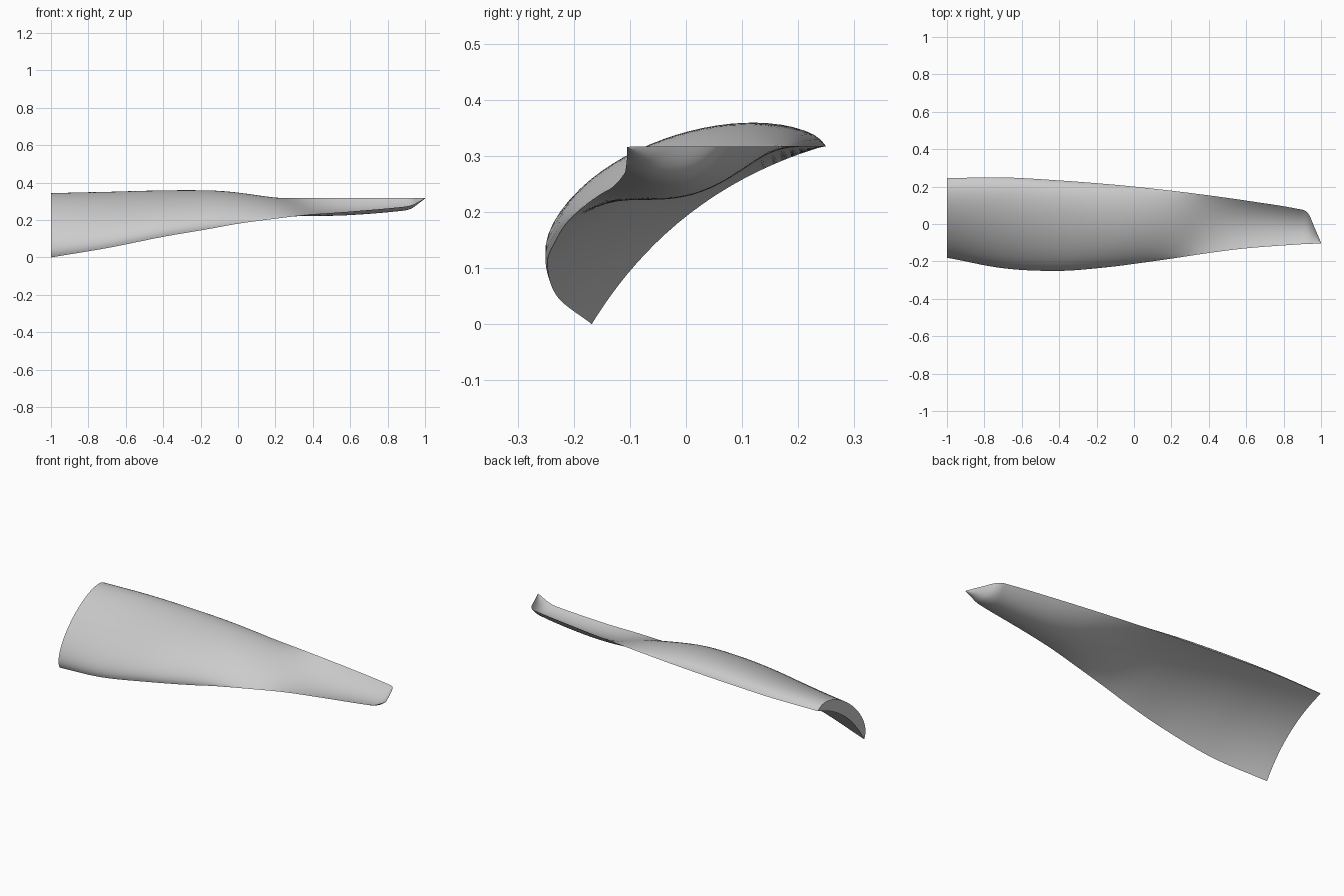
import bpy
import bmesh
from math import radians

cube = bpy.data.objects.get("Cube")
if cube:
    bpy.data.objects.remove(cube, do_unlink=True)

EDGE_Z = 0.317   # height of the level back edge
SPAN, CHORD = 96, 28

# Stations: x, front y, front z, back y, upper bulge, lower bulge, roundness
stations = [
    (-1, -.168, 0, .245, .12, .05, .5),
    (-.7, -.23, .05, .249, .115, .05, .5),
    (-.4, -.247, .11, .233, .11, .045, .5),
    (-.15, -.23, .153, .214, .1, .035, .55),
    (0, -.213, .18, .2, .08, .02, .65),
    (.2, -.185, .207, .178, .035, -.012, .85),
    (.4, -.155, .23, .153, -.018, -.042, 1),
    (.6, -.13, .245, .125, -.035, -.05, 1),
    (.88, -.109, .27, .08, -.033, -.042, 1),
    (.93, -.107, .28, .058, -.027, -.034, 1),
    (.97, -.105, .3, -.03, -.012, -.016, 1),
    (1, -.105, .316, -.1, -.001, -.002, 1),
]


def slope(i, k):
    a, b = stations[max(i - 1, 0)], stations[min(i + 1, len(stations) - 1)]
    return (b[k] - a[k]) / (b[0] - a[0])


def sample(x):
    """Smooth cubic blend of the station values at x."""
    i = max(n for n, s in enumerate(stations[:-1]) if s[0] <= x + 1e-6)
    a, b = stations[i], stations[i + 1]
    d = b[0] - a[0]
    t = (x - a[0]) / d
    s = t * t * (3 - 2 * t)
    return [a[k] + (b[k] - a[k]) * s
            + d * t * (1 - t) * ((1 - t) * slope(i, k) - t * slope(i + 1, k))
            for k in range(1, 7)]


def section(x):
    """Closed cambered section: upper skin front to back, lower skin back."""
    fy, fz, by, up, low, power = sample(x)
    dy, dz = by - fy, EDGE_Z - fz
    length = max((dy * dy + dz * dz) ** .5, 1e-5)
    ny, nz = -dz / length, dy / length

    def point(t, bulge, p):
        h = bulge * max(4 * t * (1 - t), 0) ** p
        return (x, fy + dy * t + ny * h, fz + dz * t + nz * h)

    # Points gather toward both edges
    ts = [(n / CHORD) ** 2 * (3 - 2 * n / CHORD) for n in range(CHORD + 1)]
    return ([point(t, up, power) for t in ts]
            + [point(t, low, 1) for t in reversed(ts[1:-1])])


# Blade skin lofted along x, finer toward the tip
xs = [-1 + 1.88 * n / SPAN for n in range(SPAN)]
xs += [.88 + .12 * n / 24 for n in range(25)]
bm = bmesh.new()
rings = [[bm.verts.new(p) for p in section(x)] for x in xs]
for a, b in zip(rings, rings[1:]):
    for j in range(len(a)):
        k = (j + 1) % len(a)
        bm.faces.new((a[j], b[j], b[k], a[k]))

# Flat root and tiny tip caps
bm.faces.new(rings[0])
bm.faces.new(list(reversed(rings[-1])))
bmesh.ops.recalc_face_normals(bm, faces=bm.faces[:])

mesh = bpy.data.meshes.new("blade")
bm.to_mesh(mesh)
bm.free()
blade = bpy.data.objects.new("blade", mesh)
bpy.context.collection.objects.link(blade)

# Plain grey finish
grey = bpy.data.materials.new("plain grey")
grey.use_nodes = True
colour = (.6, .6, .6, 1)
grey.diffuse_color = colour
grey.node_tree.nodes["Principled BSDF"].inputs["Base Color"].default_value = colour
mesh.materials.append(grey)

bpy.ops.object.select_all(action='DESELECT')
blade.select_set(True)
bpy.context.view_layer.objects.active = blade
bpy.ops.object.shade_smooth_by_angle(angle=radians(40))
